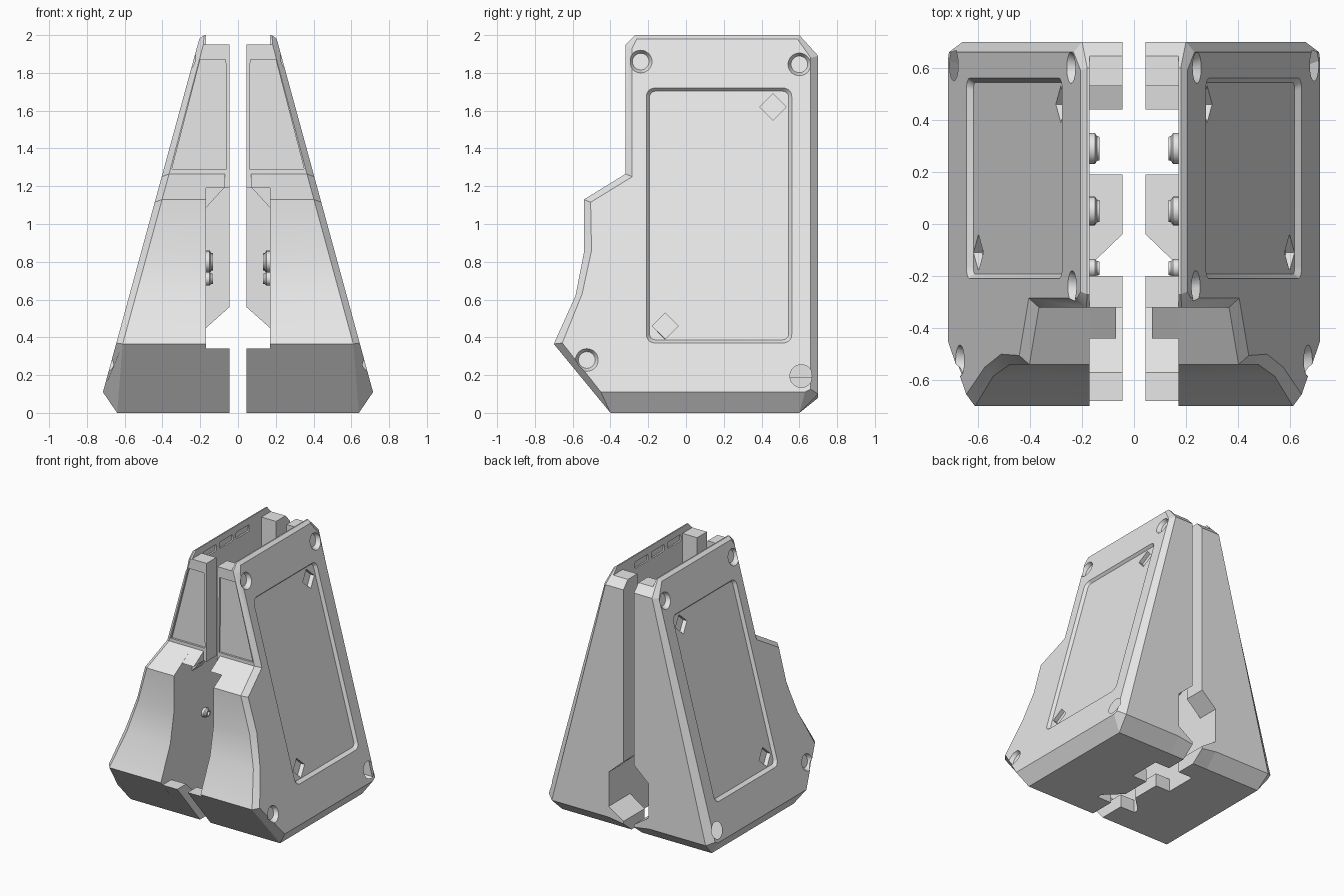
import bpy, bmesh, math
from mathutils import Vector

if "Cube" in bpy.data.objects:
    bpy.data.objects.remove(bpy.data.objects["Cube"])

grey = bpy.data.materials.new("plain_grey")
grey.diffuse_color = (0.8, 0.8, 0.8, 1)
grey.use_nodes = True
grey.node_tree.nodes["Principled BSDF"].inputs["Base Color"].default_value = grey.diffuse_color

INNER, GAP = 0.17, 0.045


def plane_x(z):
    """Sloped outer side of the right half."""
    return 0.745 - 0.2727 * z


def loft(name, rings):
    """Closed solid through rings with equal point counts."""
    bm = bmesh.new()
    loops = [[bm.verts.new(p) for p in r] for r in rings]
    n = len(loops[0])
    for a, b in zip(loops, loops[1:]):
        for i in range(n):
            j = (i + 1) % n
            bm.faces.new((a[i], a[j], b[j], b[i]))
    bm.faces.new(loops[0])
    bm.faces.new(loops[-1])
    bmesh.ops.recalc_face_normals(bm, faces=bm.faces)
    me = bpy.data.meshes.new(name)
    bm.to_mesh(me)
    bm.free()
    ob = bpy.data.objects.new(name, me)
    bpy.context.collection.objects.link(ob)
    me.materials.append(grey)
    return ob


def activate(ob):
    bpy.ops.object.select_all(action='DESELECT')
    ob.select_set(True)
    bpy.context.view_layer.objects.active = ob


def cut(body, cutter):
    m = body.modifiers.new("cut", 'BOOLEAN')
    m.operation, m.solver, m.object = 'DIFFERENCE', 'EXACT', cutter
    activate(body)
    bpy.ops.object.modifier_apply(modifier=m.name)
    bpy.data.objects.remove(cutter)


def mirrored(ob):
    """Repeat the right-hand part on the left."""
    m = ob.modifiers.new("mirror", 'MIRROR')
    m.use_axis[0] = True
    m.use_mirror_merge = False
    return ob


def extrude_x(name, poly, x0=GAP, x1=INNER + 0.01, lift=None):
    """Extrude a (y, z) outline; lift moves the z of the x0 side."""
    lift = lift or (lambda y, z: 0)
    return loft(name, [[(x0, y, z + lift(y, z)) for y, z in poly],
                       [(x1, y, z) for y, z in poly]])


def extrude_y(name, poly, y0, y1):
    return loft(name, [[(x, y, z) for x, z in poly] for y in (y0, y1)])


def round_rect(y0, y1, z0, z1, r, n=5):
    pts = []
    for k, (cy, cz) in enumerate([(y1 - r, z1 - r), (y0 + r, z1 - r),
                                  (y0 + r, z0 + r), (y1 - r, z0 + r)]):
        for i in range(n + 1):
            a = math.pi / 2 * (k + i / n)
            pts.append((cy + r * math.cos(a), cz + r * math.sin(a)))
    return pts


def circle(y, z, r, n=32):
    return [(y + r * math.cos(2 * math.pi * i / n),
             z + r * math.sin(2 * math.pi * i / n)) for i in range(n)]


def side_cutter(outer, inner, depth):
    """Sunken shape in the sloped side with tapered walls."""
    return loft("cutter", [[(plane_x(z) + off, y, z) for y, z in pts]
                           for off, pts in ((0.06, outer), (0, outer), (-depth, inner))])


# Main shell half: outline (y, z), chamfered outline (y, z), chamfer depth
outline = [
    (-0.40, 0.00, -0.45, 0.11, 0.105),
    (-0.70, 0.365, -0.655, 0.37, 0.035),
    (-0.585, 0.62, -0.55, 0.63, 0.035),
    (-0.54, 0.85, -0.50, 0.86, 0.035),
    (-0.54, 1.13, -0.505, 1.115, 0.035),
    (-0.32, 1.265, -0.285, 1.25, 0.035),
    (-0.32, 1.95, -0.285, 1.93, 0.030),
    (-0.27, 2.00, -0.26, 1.98, 0.020),
    (0.60, 2.00, 0.59, 1.98, 0.020),
    (0.70, 1.89, 0.66, 1.88, 0.030),
    (0.70, 0.10, 0.66, 0.125, 0.060),
    (0.60, 0.00, 0.63, 0.11, 0.105),
]
shell = loft("side_shell", [
    [(INNER, y, z) for y, z, *_ in outline],
    [(plane_x(z) - d, y, z) for y, z, _, _, d in outline],
    [(plane_x(z), y, z) for _, _, y, z, _ in outline]])

# Sunken side panel with two diamond pockets
cut(shell, side_cutter(round_rect(-0.21, 0.56, 0.37, 1.72, 0.045),
                       round_rect(-0.193, 0.543, 0.387, 1.703, 0.03), 0.022))
for y, z in ((0.46, 1.62), (-0.11, 0.46)):
    d = circle(y, z, 0.07, 4)
    cut(shell, side_cutter(d, d, 0.055))

# Screw recesses in the corners
for y, z in ((-0.24, 1.86), (0.60, 1.845), (-0.525, 0.28), (0.61, 0.195)):
    cut(shell, side_cutter(circle(y, z, 0.06), circle(y, z, 0.044), 0.03))

# Shallow slots along the top of the inner wall
for y in (-0.1, 0.1, 0.3):
    cut(shell, extrude_x("cutter", round_rect(y - 0.08, y + 0.08, 1.9, 1.95, 0.01, 2),
                         0.1, INNER + 0.012))

# Sunken upper front panel
front_panel = [(0.06, 1.29), (0.35, 1.29), (0.20, 1.87), (0.065, 1.87)]
cut(shell, extrude_y("cutter", front_panel, -0.4, -0.305))
activate(shell)
bpy.ops.object.shade_smooth_by_angle(angle=math.radians(26))
mirrored(shell)

# Upper front wall, ledge and gusset beneath it
wall = extrude_x("front_wall", [(-0.32, 1.19), (-0.20, 1.19), (-0.20, 1.95), (-0.32, 1.95)])
cut(wall, extrude_y("cutter", front_panel, -0.4, -0.305))
mirrored(wall)
mirrored(extrude_x("front_ledge", [(-0.44, 1.19), (-0.31, 1.19), (-0.31, 1.265), (-0.32, 1.265)],
                   0.07))
mirrored(extrude_y("front_gusset", [(0.07, 1.195), (0.175, 1.195), (0.175, 1.08)], -0.32, -0.2))

# Back wall with a slanted lower end above the cable opening
mirrored(extrude_x("back_wall", [(0.53, 0.44), (0.70, 0.44), (0.70, 1.89), (0.645, 1.95),
                                 (0.53, 1.95)],
                   lift=lambda y, z: 0.12 if z < 0.5 else 0))

# Lower back sill, sloping down to the gap
mirrored(extrude_x("back_sill", [(0.44, 0.0), (0.60, 0.0), (0.70, 0.10), (0.70, 0.19),
                                 (0.44, 0.19)],
                   lift=lambda y, z: -0.09 if z > 0.15 else (-0.02 if z > 0.05 else 0)))

# Floor tongue with a slanted front edge
floor_plan = [(GAP, -0.04), (INNER + 0.01, -0.17), (INNER + 0.01, 0.19), (GAP, 0.19)]
mirrored(loft("middle_floor", [[(x, y, z) for x, y in floor_plan] for z in (0, 0.1)]))

# Front lip following the sloped lower front
mirrored(extrude_x("front_lip", [(-0.40, 0), (-0.679, 0.34), (-0.57, 0.34), (-0.32, 0.1),
                                 (-0.20, 0.1), (-0.20, 0)]))

# Round pegs on the inner wall
for y, z, r in ((0.29, 0.8, 0.06), (0.05, 0.8, 0.055), (-0.17, 0.71, 0.035)):
    rings = [[(x, py, pz) for py, pz in circle(y, z, r * k, 24)]
             for x, k in ((0.18, 1), (0.15, 1), (0.143, 0.8), (0.133, 0.75),
                          (0.133, 0.45), (0.15, 0.4))]
    peg = loft("inner_peg", rings)
    activate(peg)
    bpy.ops.object.shade_smooth_by_angle(angle=math.radians(30))
    mirrored(peg)
